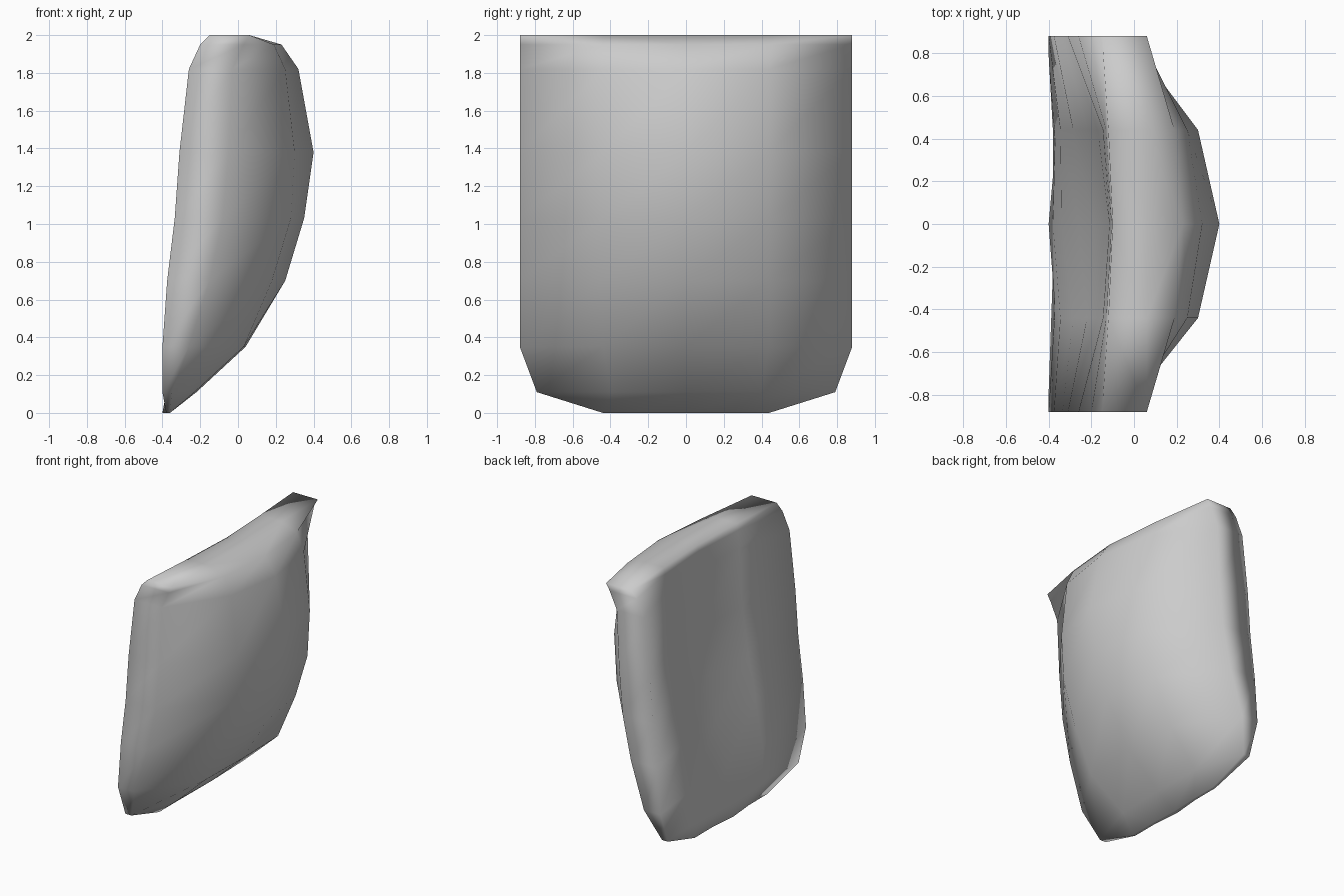
import bpy

if "Cube" in bpy.data.objects:
    bpy.data.objects.remove(bpy.data.objects["Cube"])

# Rows from bottom to top: height, half width,
# convex face x at (centre, mid, side), hollow face x at (centre, mid, side)
ROWS = [
    (0.00, 0.44, (-0.37, -0.36, -0.36), (-0.40, -0.38, -0.38)),
    (0.11, 0.79, (-0.22, -0.23, -0.35), (-0.38, -0.37, -0.40)),
    (0.35, 0.88, (0.04, 0.03, -0.26), (-0.34, -0.345, -0.40)),
    (0.70, 0.88, (0.25, 0.18, -0.15), (-0.26, -0.285, -0.375)),
    (1.03, 0.88, (0.35, 0.28, -0.08), (-0.19, -0.22, -0.335)),
    (1.38, 0.88, (0.40, 0.30, -0.05), (-0.135, -0.17, -0.31)),
    (1.82, 0.88, (0.32, 0.25, -0.03), (-0.115, -0.145, -0.26)),
    (1.95, 0.88, (0.23, 0.19, 0.03), (-0.105, -0.13, -0.20)),
    (2.00, 0.88, (0.06, 0.06, 0.06), (-0.10, -0.12, -0.15)),
]
COLS = (-2, -1, 0, 1, 2)


def ring(row):
    """Closed cross-section: convex face one way, hollow face back."""
    z, w, outer, inner = row
    pts = [(outer[abs(c)], w * c / 2, z) for c in COLS]
    pts += [(inner[abs(c)], w * c / 2, z) for c in reversed(COLS)]
    return pts


verts = [p for row in ROWS for p in ring(row)]
n = 2 * len(COLS)
faces = []
# Walls between rows; the top shoulder is split so both halves mirror
for r in range(len(ROWS) - 1):
    for i in range(n):
        j = (i + 1) % n
        a, b, c, d = r * n + i, r * n + j, (r + 1) * n + j, (r + 1) * n + i
        if r < len(ROWS) - 2:
            faces.append((a, b, c, d))
        elif abs(verts[a][1]) > abs(verts[b][1]):
            faces += [(a, b, d), (b, c, d)]
        else:
            faces += [(a, b, c), (a, c, d)]
# Top and bottom strips
top = (len(ROWS) - 1) * n
for i in range(len(COLS) - 1):
    strip = (i, i + 1, n - 2 - i, n - 1 - i)
    faces.append(tuple(top + k for k in strip))
    faces.append(tuple(reversed(strip)))

# Curved padded panel
mesh = bpy.data.meshes.new("curved_panel")
mesh.from_pydata(verts, [], faces)
mesh.update()
panel = bpy.data.objects.new("curved_panel", mesh)
bpy.context.collection.objects.link(panel)
for poly in mesh.polygons:
    poly.use_smooth = True
